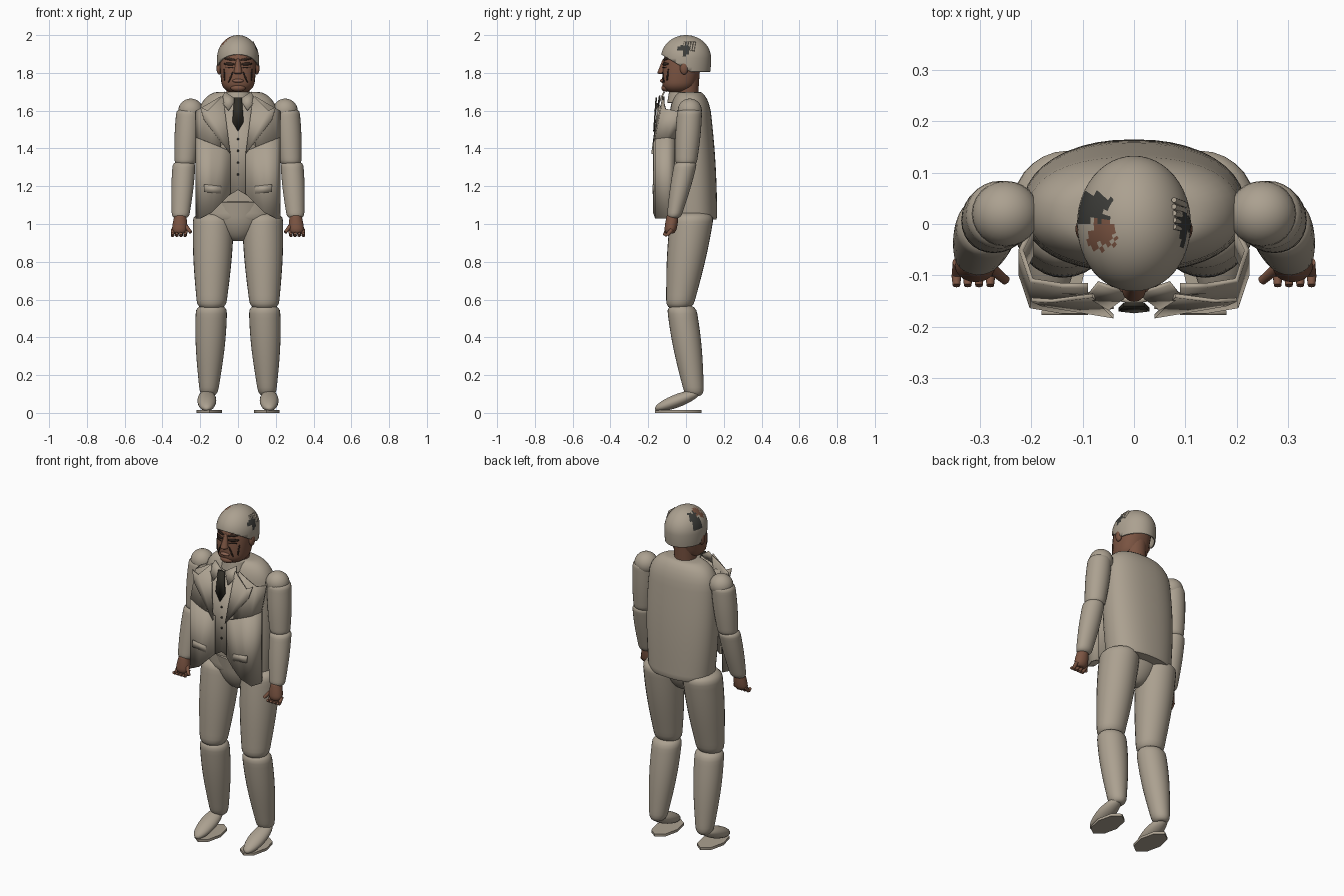
import bpy, bmesh, math, random
from mathutils import Vector
from mathutils.bvhtree import BVHTree

random.seed(4)
if "Cube" in bpy.data.objects:
    bpy.data.objects.remove(bpy.data.objects["Cube"])


def material(name, *rgb):
    mat = bpy.data.materials.new(name)
    mat.use_nodes = True
    mat.diffuse_color = (*rgb, 1)
    mat.node_tree.nodes["Principled BSDF"].inputs["Base Color"].default_value = (*rgb, 1)
    return mat


CLOTH = material("beige cloth", .41, .355, .28)
SKIN = material("brown skin", .2, .09, .055)
TIE = material("dark tie", .03, .027, .02)
CHARCOAL = material("charcoal", .045, .045, .04)
LINE = material("face line", .03, .017, .012)
LIP = material("lip", .25, .12, .08)


def finish(name, bm, *materials, thickness=0, angle=45):
    bmesh.ops.recalc_face_normals(bm, faces=bm.faces)
    mesh = bpy.data.meshes.new(name)
    bm.to_mesh(mesh)
    bm.free()
    obj = bpy.data.objects.new(name, mesh)
    bpy.context.collection.objects.link(obj)
    for mat in materials:
        mesh.materials.append(mat)
    if thickness:
        solidify = obj.modifiers.new("thickness", 'SOLIDIFY')
        solidify.thickness, solidify.offset = thickness, 0
    for other in bpy.context.selected_objects:
        other.select_set(False)
    obj.select_set(True)
    bpy.context.view_layer.objects.active = obj
    bpy.ops.object.shade_smooth_by_angle(angle=math.radians(angle))
    return obj


def end_scale(distance, cap, tip):
    """Quarter-round falloff close to the end of a limb."""
    if distance >= cap:
        return 1
    return tip + (1 - tip) * math.sqrt(1 - (1 - distance / cap) ** 2)


def limb(name, mat, start, end, start_radius, end_radius, bulge=.1, caps=(.08, .08),
         tip=.5, side=1, power=2, sides=28, steps=20):
    """Tapered limb of level elliptical rings, swollen midway and rounded at the ends."""
    bm, rings = bmesh.new(), []
    start, end = Vector(start), Vector(end)
    for k in range(steps + 1):
        t = (1 - math.cos(math.pi * k / steps)) / 2
        centre = start.lerp(end, t)
        radius = Vector(start_radius).lerp(Vector(end_radius), t)
        radius *= 1 + bulge * math.sin(math.pi * t)
        radius *= end_scale(t, caps[0], tip) * end_scale(1 - t, caps[1], tip)
        ring = []
        for i in range(sides):
            c, s = math.cos(math.tau * i / sides), math.sin(math.tau * i / sides)
            x = centre.x + radius.x * math.copysign(abs(c) ** (2 / power), c)
            y = centre.y + radius.y * math.copysign(abs(s) ** (2 / power), s)
            ring.append(bm.verts.new((side * x, y, centre.z)))
        rings.append(ring)
    for low, high in zip(rings, rings[1:]):
        for i in range(sides):
            j = (i + 1) % sides
            bm.faces.new((low[i], low[j], high[j], high[i]))
    bm.faces.new(rings[0])
    bm.faces.new(rings[-1])
    return finish(name, bm, mat)


def sheet(name, mat, plan, top, bottom, lean=0, side=1):
    """Cloth wall on a plan line, with its edge heights given by rules of x."""
    bm = bmesh.new()
    upper = [bm.verts.new((side * x, y + lean, top(x))) for x, y in plan]
    lower = [bm.verts.new((side * x, y, bottom(x))) for x, y in plan]
    for i in range(len(plan) - 1):
        bm.faces.new((upper[i], upper[i + 1], lower[i + 1], lower[i]))
    return finish(name, bm, mat, thickness=.01, angle=25)


def plate(name, mat, depth, outline, lean=0, side=1):
    """Thin plate facing front that leans back above its lowest point."""
    base = min(z for x, z in outline)
    bm = bmesh.new()
    face = bm.faces.new([bm.verts.new((side * x, depth + lean * (z - base), z)) for x, z in outline])
    bmesh.ops.triangulate(bm, faces=[face])
    return finish(name, bm, mat, thickness=.008, angle=25)


def ball(name, mat, centre, size, slope=0, side=1):
    bm = bmesh.new()
    bmesh.ops.create_uvsphere(bm, u_segments=24, v_segments=14, radius=1)
    for v in bm.verts:
        offset = Vector(a * b for a, b in zip(v.co, size))
        offset.z += slope * offset.y
        v.co = Vector(centre) + offset
        v.co.x *= side
    return finish(name, bm, mat)


def rod(name, mat, start, end, radius, side=1):
    start, end = Vector(start), Vector(end)
    start.x, end.x = side * start.x, side * end.x
    bm = bmesh.new()
    bmesh.ops.create_cone(bm, cap_ends=True, segments=10, radius1=radius, radius2=radius * .75,
                          depth=(end - start).length)
    bm.transform((end - start).to_track_quat('Z', 'Y').to_matrix().to_4x4())
    bmesh.ops.translate(bm, verts=bm.verts, vec=(start + end) / 2)
    return finish(name, bm, mat)


# Trunk
limb("torso", CLOTH, (0, .04, 1.02), (0, .02, 1.7), (.195, .125), (.2, .1),
     caps=(.01, .17), power=2.3, sides=40)
limb("pelvis", CLOTH, (0, .01, .91), (0, .015, 1.12), (.1, .08), (.17, .115),
     bulge=0, caps=(.6, .01), tip=.15)
limb("shirt_neckband", CLOTH, (0, -.01, 1.64), (0, -.01, 1.7), (.085, .09), (.07, .08), bulge=0, tip=.9)
limb("neck", SKIN, (0, 0, 1.62), (0, .01, 1.84), (.06, .06), (.065, .065), bulge=0)

# Waistcoat and tie
sheet("waistcoat", CLOTH, [(-.14, -.13), (0, -.15), (.14, -.13)],
      top=lambda x: 1.64 - abs(x) / 4, bottom=lambda x: 1.18 - abs(x) * .6)
plate("tie", TIE, -.17, [(-.02, 1.67), (.02, 1.67), (.03, 1.54), (0, 1.49), (-.03, 1.54)], lean=.07)
for i in range(4):
    ball("waistcoat_button", TIE, (0, -.155, 1.45 - i / 16), (.006, .005, .006))

front_plan = [(.04, -.16), (.09, -.17), (.14, -.17), (.2, -.16), (.22, -.1), (.2, -.06)]
for side in (1, -1):
    # Jacket
    sheet("jacket_skirt", CLOTH, front_plan, top=lambda x: 1.37 + x * .4,
          bottom=lambda x: max(1.03, 1.2 - x), side=side)
    sheet("jacket_chest", CLOTH, front_plan[1:], top=lambda x: 1.73 - x * .6,
          bottom=lambda x: 1.37 + x * .4, lean=.05, side=side)
    plate("lapel", CLOTH, -.18, [(.08, 1.68), (.16, 1.6), (.2, 1.62), (.18, 1.55), (.04, 1.37)],
          lean=.13, side=side)
    plate("shirt_collar", CLOTH, -.165, [(.01, 1.66), (.07, 1.7), (.09, 1.65), (.05, 1.6)],
          lean=.5, side=side)
    plate("pocket_flap", CLOTH, -.173, [(.09, 1.2), (.18, 1.21), (.18, 1.17), (.09, 1.16)], side=side)

    # Arms
    ball("shoulder_cap", CLOTH, (.25, .02, 1.6), (.066, .064, .064), side=side)
    limb("upper_arm", CLOTH, (.26, .02, 1.61), (.28, 0, 1.31), (.065, .065), (.055, .055), side=side)
    limb("forearm", CLOTH, (.285, 0, 1.33), (.305, -.065, 1.03), (.06, .06), (.045, .037), side=side)
    limb("palm", SKIN, (.305, -.07, 1.05), (.31, -.085, .95), (.03, .03), (.04, .03),
         caps=(.1, .3), side=side)
    for i in range(4):
        knuckle = Vector((.276 + i * .022, -.075, .97))
        bend = knuckle + Vector((.004, -.025, -.03))
        rod("finger", SKIN, knuckle, bend, .012, side)
        rod("fingertip", SKIN, bend, bend + Vector((0, -.02, .01)), .01, side)
    rod("thumb", SKIN, (.285, -.08, 1), (.25, -.11, .955), .012, side)

    # Legs
    limb("thigh", CLOTH, (.13, .035, 1.06), (.14, -.035, .55), (.108, .115), (.075, .07), side=side)
    limb("shin", CLOTH, (.14, -.025, .57), (.155, .045, .09), (.082, .077), (.046, .05),
         bulge=.17, side=side)
    ball("shoe", CLOTH, (.165, -.045, .065), (.05, .12, .037), slope=.35, side=side)
    limb("sole", CLOTH, (.152, -.042, 0), (.152, -.042, .015), (.067, .123), (.067, .123),
         bulge=0, caps=(.01, .01), tip=1, side=side, sides=8, steps=1)

# Head
head = limb("head", SKIN, (0, -.045, 1.695), (0, 0, 1.95), (.08, .08), (.09, .1),
            bulge=.12, caps=(.2, .3), tip=.3, power=2.3)
limb("nose", SKIN, (0, -.13, 1.795), (0, -.11, 1.875), (.024, .024), (.009, .012), bulge=0)
ball("chin", SKIN, (0, -.105, 1.72), (.04, .026, .02))
ball("lips", LIP, (0, -.124, 1.758), (.03, .014, .01))

# Painted strokes laid onto the face
face_tree = BVHTree.FromPolygons([v.co for v in head.data.vertices],
                                 [p.vertices for p in head.data.polygons])


def stroke(name, start, end, width, side):
    a, b = Vector(start), Vector(end)
    across = (b - a).orthogonal().normalized() * width / 2
    bm, previous = bmesh.new(), None
    for k in range(6):
        p, edge = a.lerp(b, k / 5), across * math.sin(math.pi * (k + 1) / 7)
        pair = []
        for q in (p + edge, p - edge):
            hit = face_tree.ray_cast(Vector((q.x, -1, q.y)), Vector((0, 1, 0)))[0]
            pair.append(bm.verts.new((side * q.x, hit.y - .002, q.y)))
        if previous:
            bm.faces.new((*previous, *reversed(pair)))
        previous = pair
    finish(name, bm, LINE, thickness=.004)


for side in (1, -1):
    ball("ear", SKIN, (.1, -.01, 1.825), (.014, .022, .034), side=side)
    stroke("brow", (.014, 1.868), (.08, 1.88), .014, side)
    stroke("eye", (.018, 1.846), (.072, 1.848), .016, side)
    stroke("eye_bag", (.025, 1.828), (.065, 1.83), .005, side)
    stroke("cheek_crease", (.028, 1.805), (.05, 1.75), .008, side)
    stroke("jaw_crease", (.075, 1.82), (.07, 1.76), .006, side)

# Hair shell: a dome trimmed level at the back and rising to the forehead
bm = bmesh.new()
bmesh.ops.create_uvsphere(bm, u_segments=48, v_segments=36, radius=1)
for v in bm.verts:
    stretch = 2.2 if v.co.z < 0 else 1
    v.co = Vector((v.co.x * .108, v.co.y * .13, 1.877 + v.co.z * .12 * stretch))
for height, slope in ((1.806, 0), (1.82, .6)):
    bmesh.ops.bisect_plane(bm, geom=bm.verts[:] + bm.edges[:] + bm.faces[:],
                           plane_co=(0, 0, height), plane_no=(0, slope, 1), clear_inner=True)

# Ragged worn patches on both sides of the dome
for face in bm.faces:
    c = face.calc_center_median()
    ragged = random.uniform(-.012, .012)
    if c.z > 1.9 and c.x < ragged - .05 and 0 < c.y + ragged < .06:
        face.material_index = 1
    elif c.z > 1.9 and -.085 < c.x + ragged < -.035 and -.04 < c.y + ragged < 0:
        face.material_index = 2
    elif c.x > .07 and abs(c.y) + abs(c.z - 1.925) < .04 + ragged:
        face.material_index = 1
finish("hair_shell", bm, CLOTH, CHARCOAL, SKIN, thickness=.006)
for i in range(5):
    root = Vector((.098, i * .013 - .015, 1.915))
    rod("hair_ridge", CLOTH, root, root + Vector((-.02, .01, .05)), .007)
